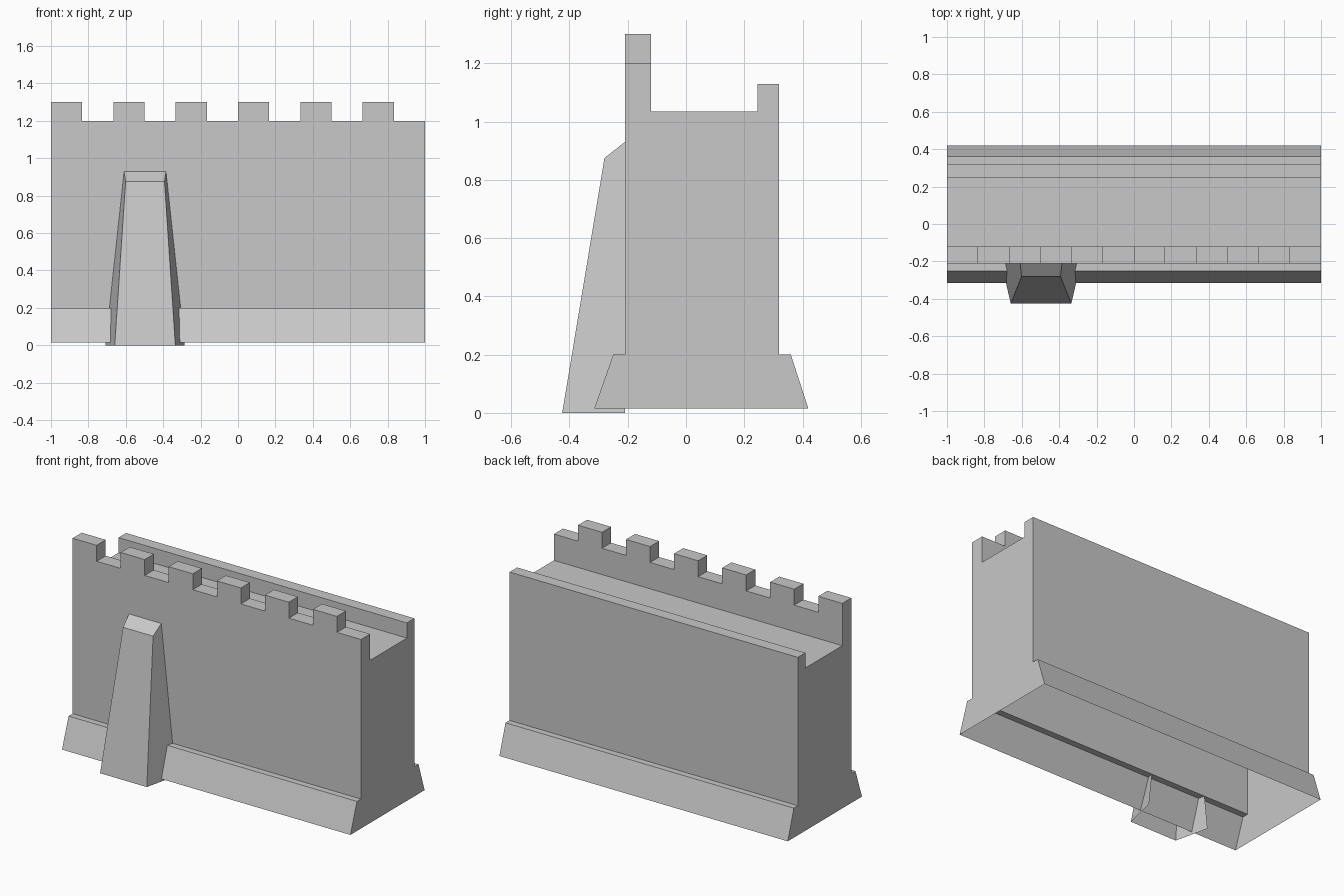
import bpy
import bmesh

cube = bpy.data.objects.get("Cube")
if cube:
    bpy.data.objects.remove(cube, do_unlink=True)

stone = bpy.data.materials.new("grey stone")
stone.use_nodes = True
grey = (0.58, 0.58, 0.58, 1)
stone.diffuse_color = grey
stone.node_tree.nodes["Principled BSDF"].inputs["Base Color"].default_value = grey


def finish(bm, name):
    mesh = bpy.data.meshes.new(name)
    bm.to_mesh(mesh)
    bm.free()
    mesh.materials.append(stone)
    obj = bpy.data.objects.new(name, mesh)
    bpy.context.collection.objects.link(obj)
    return obj


# Wall shell: cross-section (y, z) swept along x, open underneath
front, walk, back = -0.21, -0.12, 0.32
section = [
    (-0.315, 0.015), (-0.25, 0.2), (front, 0.2), (front, 1.2),
    (walk, 1.2), (walk, 1.035), (0.245, 1.035), (0.245, 1.13),
    (back, 1.13), (back, 0.2), (0.36, 0.2), (0.42, 0.015),
]
bm = bmesh.new()
left = [bm.verts.new((1, y, z)) for y, z in section]
right = [bm.verts.new((-1, y, z)) for y, z in section]
bm.faces.new(left)
bm.faces.new(right[::-1])
strips = [bm.faces.new((right[i], right[i + 1], left[i + 1], left[i]))
          for i in range(len(section) - 1)]

# Battlements: divide the front parapet top and raise every other piece
steps = 12
pieces = [strips[3]]
for i in range(1, steps):
    geom = set(pieces)
    for f in pieces:
        geom.update(f.edges)
        geom.update(f.verts)
    bmesh.ops.bisect_plane(bm, geom=list(geom), dist=1e-5,
                           plane_co=(-1 + 2 * i / steps, 0, 0), plane_no=(1, 0, 0))
    pieces = [f for f in bm.faces
              if all(abs(v.co.z - 1.2) < 1e-4 for v in f.verts)]
pieces.sort(key=lambda f: f.calc_center_median().x)
raised = bmesh.ops.extrude_discrete_faces(bm, faces=pieces[::2])["faces"]
bmesh.ops.translate(bm, vec=(0, 0, 0.1), verts=[v for f in raised for v in f.verts])
bmesh.ops.remove_doubles(bm, verts=bm.verts, dist=1e-4)
bmesh.ops.recalc_face_normals(bm, faces=bm.faces)
finish(bm, "castle_wall")

# Buttress: tapered shell leaning on the wall, open at the back and base
centre = -0.497
bm = bmesh.new()
outline = [(0.212, front, 0), (0.162, -0.425, 0),
           (0.104, -0.28, 0.875), (0.112, front, 0.93)]
a = [bm.verts.new((centre - w, y, z)) for w, y, z in outline]
b = [bm.verts.new((centre + w, y, z)) for w, y, z in outline]
bm.faces.new(a[::-1])
bm.faces.new(b)
for i in (1, 2):
    bm.faces.new((a[i], b[i], b[i + 1], a[i + 1]))
for f in bm.faces:
    f.normal_update()
    out = f.calc_center_median()
    if f.normal.dot((out.x - centre, out.y - front, out.z - 0.4)) < 0:
        f.normal_flip()
finish(bm, "buttress")
